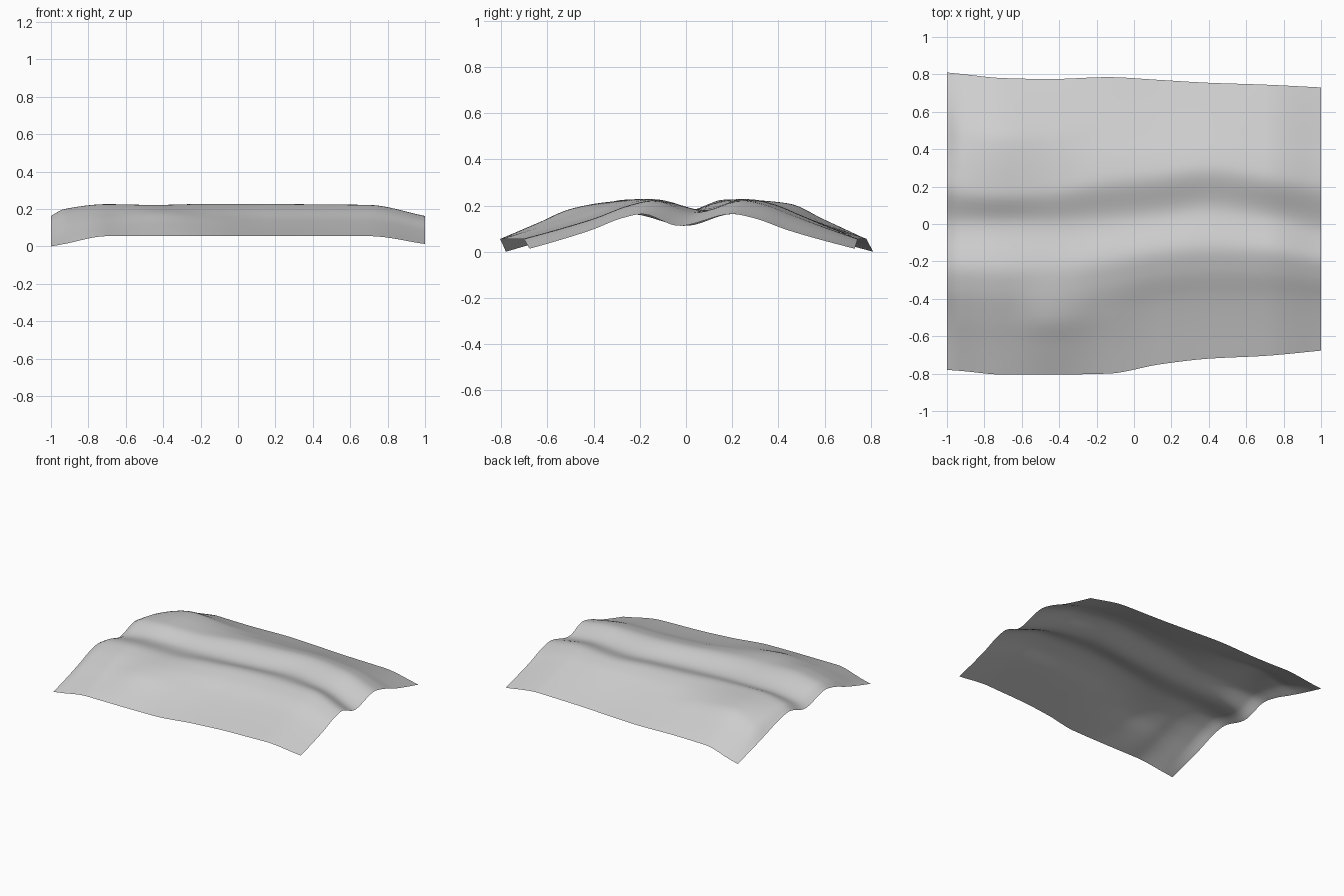
import bpy
import bmesh

default = bpy.data.objects.get("Cube")
if default:
    bpy.data.objects.remove(default, do_unlink=True)

COLUMNS, ROWS = 72, 60

# Outline, crest and trough of the sheet at stations along its length
STATIONS = [-1, -0.93, -0.7, -0.45, -0.14, 0.14, 0.4, 0.7, 1]
FRONT_Y = [-0.78, -0.785, -0.805, -0.805, -0.8, -0.75, -0.72, -0.705, -0.677]
BACK_Y = [0.81, 0.803, 0.78, 0.775, 0.785, 0.77, 0.755, 0.745, 0.73]
EDGE_Z = [0, 0.013, 0.055, 0.055, 0.055, 0.055, 0.055, 0.055, 0.013]
FRONT_CREST_Y = [-0.24, -0.24, -0.25, -0.25, -0.2, -0.15, -0.13, -0.14, -0.19]
BACK_CREST_Y = [0.2, 0.18, 0.17, 0.18, 0.23, 0.26, 0.29, 0.25, 0.2]
TROUGH_Y = [0, 0, 0, 0, 0.02, 0.05, 0.08, 0.04, -0.03]
CREST_Z = [0.163, 0.2, 0.226, 0.222, 0.228, 0.228, 0.225, 0.222, 0.163]
TROUGH_Z = [0.112, 0.15, 0.175, 0.178, 0.18, 0.18, 0.18, 0.17, 0.112]
FRONT_BULGE = [0.02, 0.1, 0.1, 0.24, 0.08, 0, 0, 0, 0]
BACK_BULGE = [0.04, 0.2, 0.36, 0.26, 0.08, 0.06, 0.06, 0.05, 0]


def curve(xs, ys, x):
    """Smooth interpolation without overshoot."""
    slopes = [(ys[i + 1] - ys[i]) / (xs[i + 1] - xs[i]) for i in range(len(xs) - 1)]

    def tangent(i):
        if i == 0 or i == len(slopes):
            return slopes[min(i, len(slopes) - 1)]
        a, b = slopes[i - 1], slopes[i]
        return 2 * a * b / (a + b) if a * b > 0 else 0

    i = 0
    while i < len(slopes) - 1 and x > xs[i + 1]:
        i += 1
    h = xs[i + 1] - xs[i]
    t = (x - xs[i]) / h
    rise = ys[i + 1] - ys[i]
    ease = t * t * (3 - 2 * t)
    pull = t * (1 - t) * (tangent(i) * (1 - t) - tangent(i + 1) * t)
    return ys[i] + rise * ease + h * pull


def section(x):
    """Cross-section across the sheet: slope, crest, trough, crest, slope."""
    def at(values):
        return curve(STATIONS, values, x)

    edge, crest = at(EDGE_Z), at(CREST_Z)

    def slope(outer, inner, bulge):
        steps = [(0, 0), (0.3, 0.28 + 0.6 * bulge), (0.55, 0.54 + bulge),
                 (0.82, 0.88 + 0.3 * bulge), (1, 1)]
        return [(outer + (inner - outer) * t, edge + (crest - edge) * f) for t, f in steps]

    front = slope(at(FRONT_Y), at(FRONT_CREST_Y), at(FRONT_BULGE))
    back = slope(at(BACK_Y), at(BACK_CREST_Y), at(BACK_BULGE))
    return front + [(at(TROUGH_Y), at(TROUGH_Z))] + back[::-1]


# Loft the sections into one open sheet
bm = bmesh.new()
grid = []
for c in range(COLUMNS + 1):
    x = -1 + 2 * c / COLUMNS
    ys, zs = zip(*section(x))
    row = []
    for r in range(ROWS + 1):
        y = ys[0] + (ys[-1] - ys[0]) * r / ROWS
        row.append(bm.verts.new((x, y, curve(ys, zs, y))))
    grid.append(row)
for a, b in zip(grid, grid[1:]):
    for r in range(ROWS):
        bm.faces.new((a[r], b[r], b[r + 1], a[r + 1])).smooth = True

mesh = bpy.data.meshes.new("ridged_sheet")
bm.to_mesh(mesh)
bm.free()
sheet = bpy.data.objects.new("ridged_sheet", mesh)
bpy.context.collection.objects.link(sheet)

# Single pale grey colour
grey = bpy.data.materials.new("pale_grey")
grey.use_nodes = True
colour = (0.62, 0.62, 0.62, 1)
grey.diffuse_color = colour
grey.node_tree.nodes["Principled BSDF"].inputs["Base Color"].default_value = colour
mesh.materials.append(grey)
